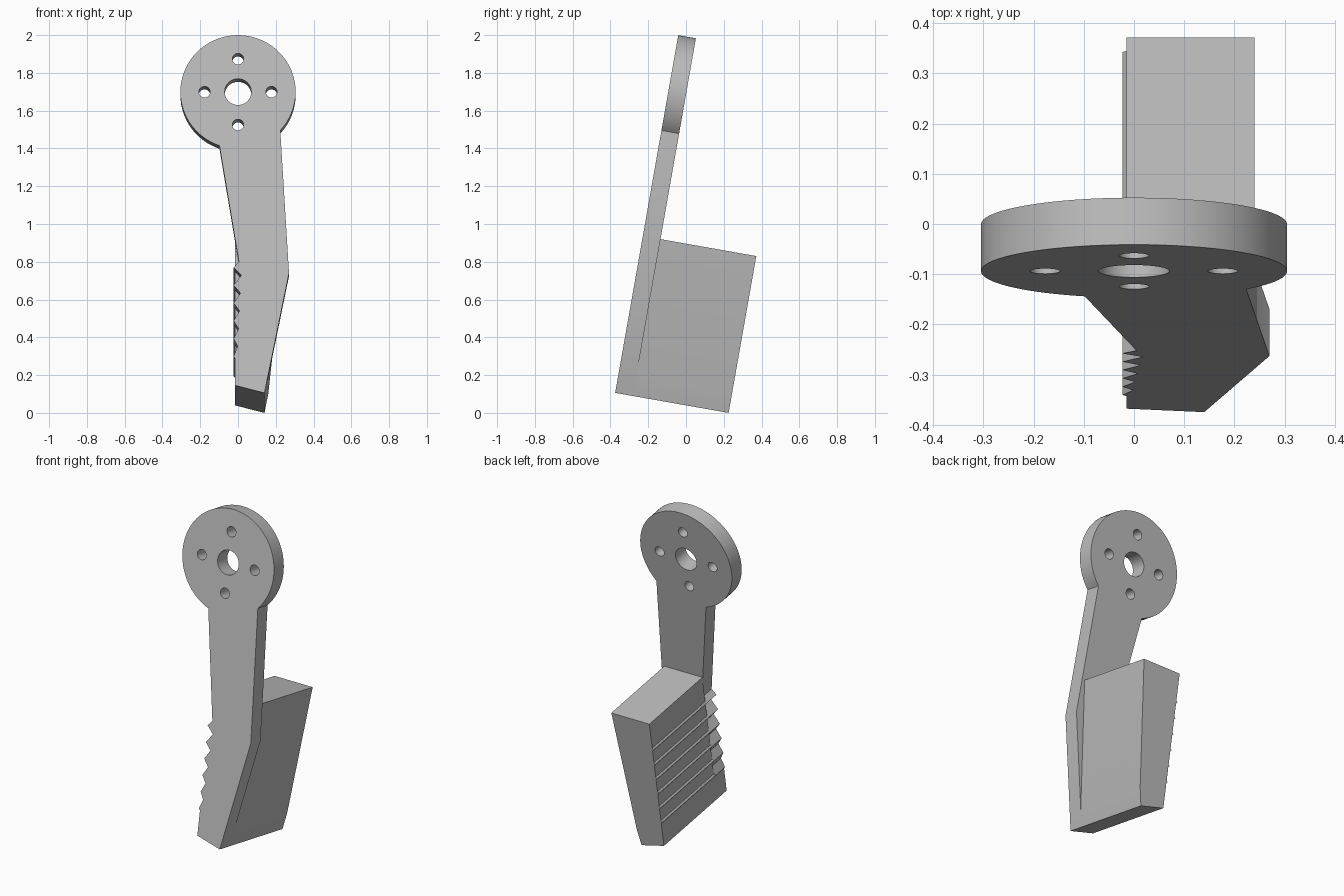
import bpy, bmesh
from math import radians, sin, cos, tau

if "Cube" in bpy.data.objects:
    bpy.data.objects.remove(bpy.data.objects["Cube"])

grey = bpy.data.materials.new("plain_grey")
grey.use_nodes = True
COLOUR = (0.5, 0.5, 0.5, 1)
grey.diffuse_color = COLOUR
grey.node_tree.nodes["Principled BSDF"].inputs["Base Color"].default_value = COLOUR

THICK, DEPTH = 0.095, 0.61
HUB_V, HUB_R = 1.618, 0.305


def arc(x, v, r, start, end, n):
    return [(x + r * cos(start + (end - start) * i / n),
             v + r * sin(start + (end - start) * i / n)) for i in range(n + 1)]


def circle(x, v, r, n=40):
    return arc(x, v, r, 0, tau, n)[:-1]


def prism(name, loops, front, back):
    """Fill an outline (with optional holes), extrude it back and lean it."""
    bm = bmesh.new()
    edges = []
    for loop in loops:
        vs = [bm.verts.new((x, front, v)) for x, v in loop]
        edges += [bm.edges.new((a, b)) for a, b in zip(vs, vs[1:] + vs[:1])]
    bmesh.ops.triangle_fill(bm, edges=edges, use_beauty=True)
    ext = bmesh.ops.extrude_face_region(bm, geom=bm.faces[:], use_keep_orig=True)
    moved = [g for g in ext["geom"] if isinstance(g, bmesh.types.BMVert)]
    bmesh.ops.translate(bm, verts=moved, vec=(0, back - front, 0))
    bmesh.ops.recalc_face_normals(bm, faces=bm.faces[:])
    mesh = bpy.data.meshes.new(name)
    bm.to_mesh(mesh)
    bm.free()
    mesh.materials.append(grey)
    ob = bpy.data.objects.new(name, mesh)
    bpy.context.collection.objects.link(ob)
    ob.location = (0, -0.375, 0.106)
    ob.rotation_euler.x = radians(-10)
    bpy.ops.object.select_all(action='DESELECT')
    ob.select_set(True)
    bpy.context.view_layer.objects.active = ob
    bpy.ops.object.shade_smooth_by_angle(angle=radians(20))
    return ob


# Saw teeth shared by the arm edge and the block side
tips = [0.674 - 0.0955 * k for k in range(6)]
arm_teeth, block_teeth = [], []
for k, v in enumerate(tips):
    arm_teeth.append((-0.023, v))
    if k < 5:
        arm_teeth.append((0.018 - 0.005 * k, v - 0.042))
    block_teeth += [(-0.015, v + 0.011), (-0.023, v), (-0.015, v - 0.009)]

# Arm: round hub, tapering neck, toothed left edge
arm = arc(0, HUB_V, HUB_R, radians(-42.8), radians(251.2), 72)
arm += [(0.005, 0.705)] + arm_teeth
arm += [(-0.015, 0.185), (-0.015, 0.04), (0.14, 0), (0.27, 0.644)]

# Hub holes: one large centre hole and four small ones
holes = [circle(0, HUB_V, 0.0705)]
for x, v in ((1, 0), (0, 1), (-1, 0), (0, -1)):
    holes.append(circle(0.177 * x, HUB_V + 0.177 * v, 0.03, 24))
prism("arm_plate", [arm] + holes, 0, THICK)

# Deep block behind the lower arm, with ridges along its left side
block = [(-0.015, 0.843)] + block_teeth
block += [(-0.015, 0.04), (0.14, 0), (0.16, 0.1), (0.24, 0.843)]
prism("ridged_block", [block], THICK, DEPTH)
